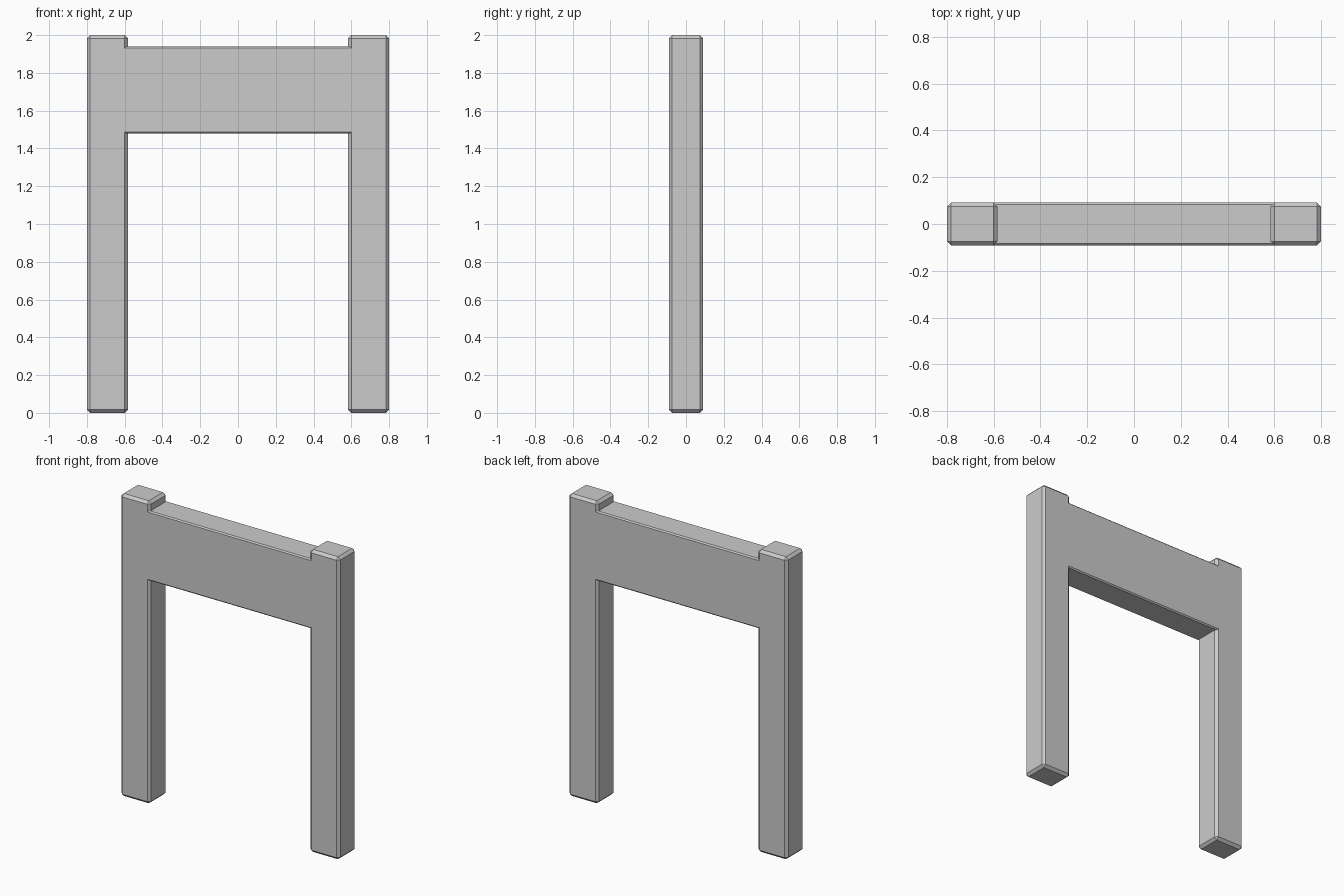
import bpy, bmesh

if "Cube" in bpy.data.objects:
    bpy.data.objects.remove(bpy.data.objects["Cube"])


def chamfered_box(name, lo, hi, chamfer, along_x_only=False):
    """Box between two corners with flat chamfered edges."""
    bm = bmesh.new()
    bmesh.ops.create_cube(bm, size=1)
    for v in bm.verts:
        v.co = [lo[i] + (v.co[i] + 0.5) * (hi[i] - lo[i]) for i in range(3)]
    edges = [e for e in bm.edges if not along_x_only
             or abs(e.verts[0].co.x - e.verts[1].co.x) > 0.1]
    bmesh.ops.bevel(bm, geom=edges, offset=chamfer, offset_type='OFFSET',
                    segments=1, affect='EDGES', profile=0.5)
    bmesh.ops.recalc_face_normals(bm, faces=bm.faces)
    mesh = bpy.data.meshes.new(name)
    bm.to_mesh(mesh)
    bm.free()
    obj = bpy.data.objects.new(name, mesh)
    bpy.context.collection.objects.link(obj)
    return obj


HALF_DEPTH = 0.091

# Two upright posts, chamfered on every edge
for name, x0, x1 in (("left_post", -0.8, -0.583), ("right_post", 0.583, 0.8)):
    chamfered_box(name, (x0, -HALF_DEPTH, 0), (x1, HALF_DEPTH, 2), 0.017)

# Lintel, flush with the posts and ending where their flat faces begin
chamfered_box("lintel", (-0.6, -HALF_DEPTH, 1.48), (0.6, HALF_DEPTH, 1.94),
              0.008, along_x_only=True)
